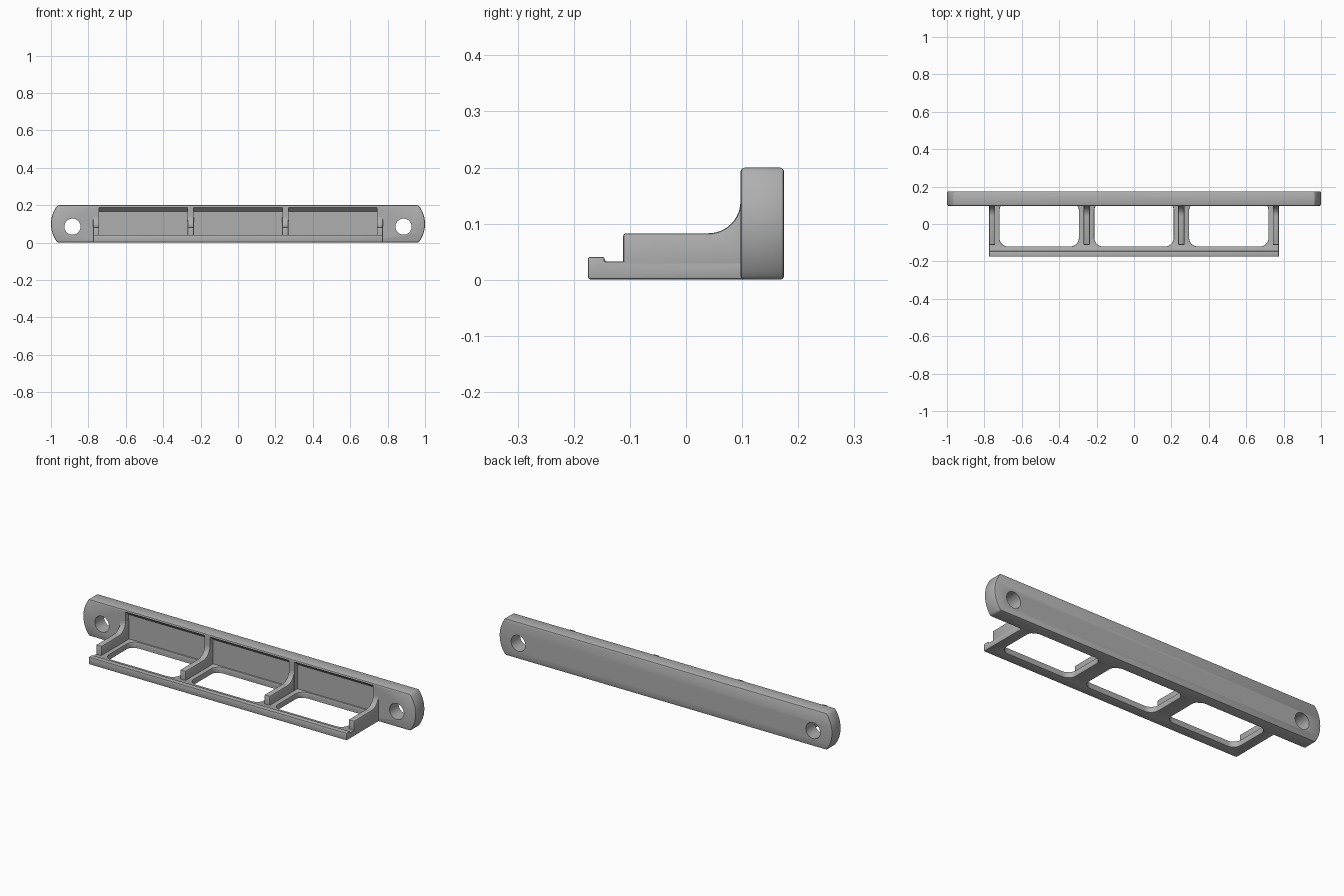
import bpy, bmesh, math
from math import sin, cos, pi

cube = bpy.data.objects.get("Cube")
if cube:
    bpy.data.objects.remove(cube, do_unlink=True)

grey = bpy.data.materials.new("plain grey")
grey.use_nodes = True
colour = (0.43, 0.43, 0.43, 1)
grey.diffuse_color = colour
grey.node_tree.nodes["Principled BSDF"].inputs["Base Color"].default_value = colour


def arc(cx, cy, r, start, end, n=8):
    """Points on an arc, angles in degrees."""
    angles = [math.radians(start + (end - start) * i / n) for i in range(n + 1)]
    return [(cx + r * cos(a), cy + r * sin(a)) for a in angles]


def prism(name, outline, axis, low, high):
    """Extrude a 2D outline along an axis; the outline uses the other two axes in order."""
    bm = bmesh.new()

    def place(p, d):
        co = list(p)
        co.insert("xyz".index(axis), d)
        return bm.verts.new(co)
    a = [place(p, low) for p in outline]
    b = [place(p, high) for p in outline]
    bm.faces.new(a)
    bm.faces.new(b)
    for i in range(len(a)):
        j = (i + 1) % len(a)
        bm.faces.new((a[i], a[j], b[j], b[i]))
    bmesh.ops.recalc_face_normals(bm, faces=bm.faces)
    mesh = bpy.data.meshes.new(name)
    bm.to_mesh(mesh)
    bm.free()
    mesh.materials.append(grey)
    obj = bpy.data.objects.new(name, mesh)
    bpy.context.collection.objects.link(obj)
    return obj


def bevel(obj, width):
    m = obj.modifiers.new("bevel", "BEVEL")
    m.width, m.segments = width, 2
    m.limit_method, m.angle_limit = "ANGLE", math.radians(40)


def cut(obj, cutters):
    for c in cutters:
        c.hide_render = True
        m = obj.modifiers.new("cut", "BOOLEAN")
        m.operation, m.solver, m.object = "DIFFERENCE", "EXACT", c


def finish(obj):
    """Bake the modifiers and shade smooth between sharp edges."""
    graph = bpy.context.evaluated_depsgraph_get()
    mesh = bpy.data.meshes.new_from_object(obj.evaluated_get(graph))
    obj.modifiers.clear()
    obj.data = mesh
    bpy.ops.object.select_all(action="DESELECT")
    obj.select_set(True)
    bpy.context.view_layer.objects.active = obj
    bpy.ops.object.shade_smooth_by_angle(angle=math.radians(30))


# Cutters: floor openings, wall pockets with sloping tops, screw holes
openings, pockets = [], []
for cx in (-0.507, 0, 0.507):
    r, w, y0, y1 = 0.045, 0.212, -0.12, 0.118
    outline = (arc(cx + w - r, y1 - r, r, 0, 90) + arc(cx - w + r, y1 - r, r, 90, 180)
               + arc(cx - w + r, y0 + r, r, 180, 270) + arc(cx + w - r, y0 + r, r, 270, 360))
    openings.append(prism("opening_cutter", outline, "z", -0.1, 0.05))
    slope = [(0.08, 0.02), (0.125, 0.02), (0.125, 0.165), (0.099, 0.189), (0.08, 0.189)]
    pockets.append(prism("pocket_cutter", slope, "x", cx - 0.237, cx + 0.237))
holes = [prism("hole_cutter", arc(s * 0.885, 0.085, 0.043, 0, 352.5, 47), "y", 0, 0.3)
         for s in (-1, 1)]

# Mounting plate with bowed ends
bow = 38.6
ends = arc(0.84, 0.1, 0.16, -bow, bow, 12) + arc(-0.84, 0.1, 0.16, 180 - bow, 180 + bow, 12)
plate = prism("mounting_plate", ends, "y", 0.097, 0.175)
bevel(plate, 0.007)
cut(plate, pockets + holes + openings)

# Shelf frame with a raised front lip
section = [(-0.175, 0.001), (0.15, 0.001), (0.15, 0.033), (-0.145, 0.033),
           (-0.145, 0.041), (-0.175, 0.041)]
frame = prism("shelf_frame", section, "x", -0.775, 0.775)
cut(frame, openings)
bevel(frame, 0.004)

# Dividing ribs that sweep up into the plate
side = ([(-0.112, 0.01), (0.13, 0.01), (0.13, 0.14)]
        + arc(0.04, 0.14, 0.057, 0, -90, 12) + [(-0.112, 0.083)])
ribs = [prism("divider_rib", side, "x", x - 0.0165, x + 0.0165)
        for x in (-0.7585, -0.253, 0.253, 0.7585)]
for rib in ribs:
    bevel(rib, 0.005)

for part in [plate, frame] + ribs:
    finish(part)
for c in openings + pockets + holes:
    bpy.data.objects.remove(c, do_unlink=True)
